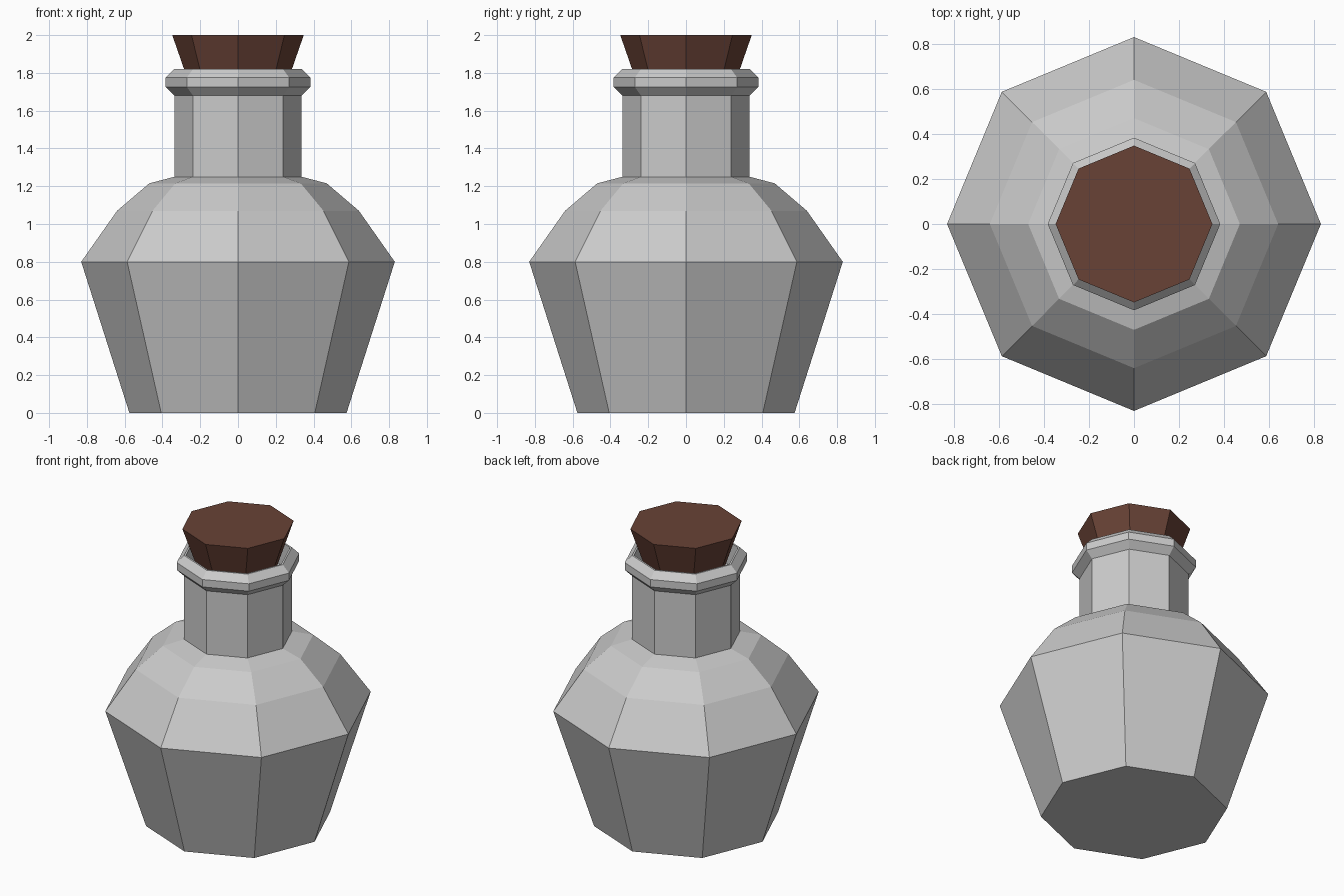
import bpy, bmesh
from math import cos, sin, tau

if "Cube" in bpy.data.objects:
    bpy.data.objects.remove(bpy.data.objects["Cube"])

SIDES = 8


def lathe(name, profile):
    """Revolve (radius, height) points into a faceted solid, capping both ends."""
    bm = bmesh.new()
    rings = [[bm.verts.new((r * cos(tau * i / SIDES), r * sin(tau * i / SIDES), z))
              for i in range(SIDES)] for r, z in profile]
    for low, high in zip(rings, rings[1:]):
        for i in range(SIDES):
            j = (i + 1) % SIDES
            bm.faces.new((low[i], low[j], high[j], high[i]))
    bm.faces.new(rings[0][::-1])
    bm.faces.new(rings[-1])
    bmesh.ops.recalc_face_normals(bm, faces=bm.faces[:])
    mesh = bpy.data.meshes.new(name)
    bm.to_mesh(mesh)
    bm.free()
    obj = bpy.data.objects.new(name, mesh)
    bpy.context.collection.objects.link(obj)
    return obj


# Bottle: tapered body, rounded shoulder, neck, bevelled lip and hollow mouth
lathe("bottle", [
    (0.575, 0.0), (0.83, 0.80), (0.64, 1.07), (0.47, 1.215), (0.337, 1.25),
    (0.337, 1.68), (0.383, 1.725), (0.383, 1.775), (0.337, 1.82),
    (0.325, 1.82), (0.325, 1.66),
])

# Stopper: tapered cork seated in the mouth
stopper = lathe("stopper", [(0.23, 1.66), (0.348, 2.0)])
cork = bpy.data.materials.new("cork")
cork.diffuse_color = (0.14, 0.055, 0.037, 1)
cork.use_nodes = True
cork.node_tree.nodes["Principled BSDF"].inputs["Base Color"].default_value = cork.diffuse_color
stopper.data.materials.append(cork)
